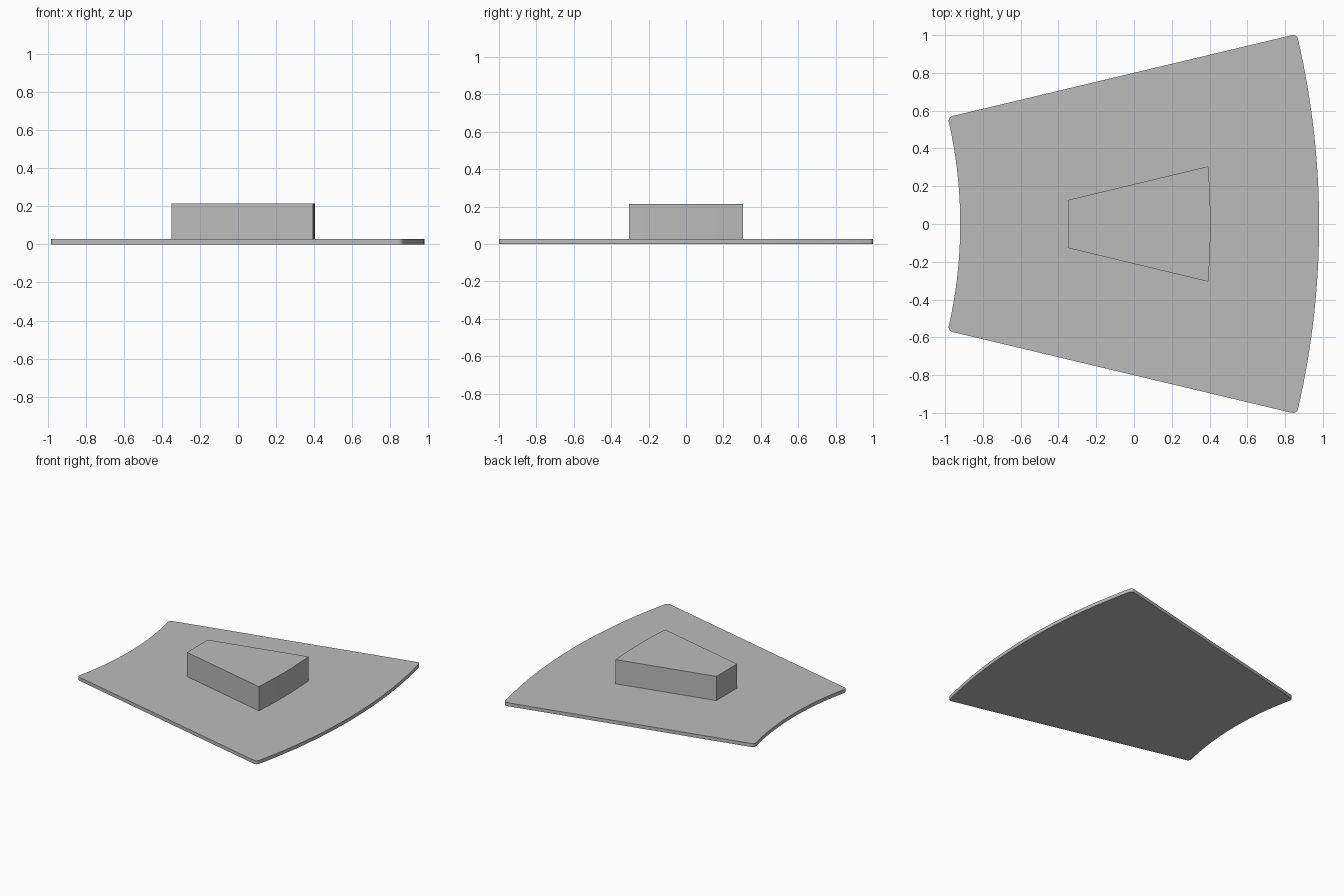
import bpy
import bmesh
from math import sin, cos, radians

cube = bpy.data.objects.get("Cube")
if cube:
    bpy.data.objects.remove(cube, do_unlink=True)

CENTRE_X = -3.36          # shared centre of the arcs
HALF_ANGLE = radians(13.4)

grey = bpy.data.materials.new("plain grey")
grey.use_nodes = True
colour = (0.5, 0.5, 0.5, 1)
grey.diffuse_color = colour
grey.node_tree.nodes["Principled BSDF"].inputs["Base Color"].default_value = colour


def arc(radius, half_angle, steps):
    """Points on an arc around the shared centre, from -y to +y."""
    angles = [half_angle * (2 * i / steps - 1) for i in range(steps + 1)]
    return [(CENTRE_X + radius * cos(a), radius * sin(a)) for a in angles]


def slab(name, outline, bottom, top, corners=(), radius=0):
    """Extrude an outline upwards, rounding the chosen corners."""
    bm = bmesh.new()
    verts = [bm.verts.new((x, y, bottom)) for x, y in outline]
    face = bm.faces.new(verts)
    if corners:
        bmesh.ops.bevel(bm, geom=[verts[i] for i in corners], offset=radius,
                        segments=5, profile=0.5, affect='VERTICES')
    face = bm.faces[:][0]
    result = bmesh.ops.extrude_face_region(bm, geom=[face], use_keep_orig=True)
    raised = [g for g in result["geom"] if isinstance(g, bmesh.types.BMVert)]
    bmesh.ops.translate(bm, verts=raised, vec=(0, 0, top - bottom))
    bmesh.ops.recalc_face_normals(bm, faces=bm.faces[:])
    mesh = bpy.data.meshes.new(name)
    bm.to_mesh(mesh)
    bm.free()
    mesh.materials.append(grey)
    obj = bpy.data.objects.new(name, mesh)
    bpy.context.collection.objects.link(obj)
    bpy.ops.object.select_all(action='DESELECT')
    obj.select_set(True)
    bpy.context.view_layer.objects.active = obj
    bpy.ops.object.shade_smooth_by_angle(angle=radians(30))
    return obj


# Base plate: a ring sector with rounded corners
STEPS = 24
outer = arc(4.34, HALF_ANGLE, STEPS)
inner = arc(2.44, HALF_ANGLE, STEPS)[::-1]
last = STEPS
slab("base_plate", outer + inner, 0, 0.027,
     corners=(0, last, last + 1, 2 * last + 1), radius=0.025)

# Raised wedge block: straight narrow end, curved wide end
block_outer = arc(3.765, radians(4.65), 8)
slab("raised_block", block_outer + [(-0.35, 0.127), (-0.35, -0.127)], 0.027, 0.215)
